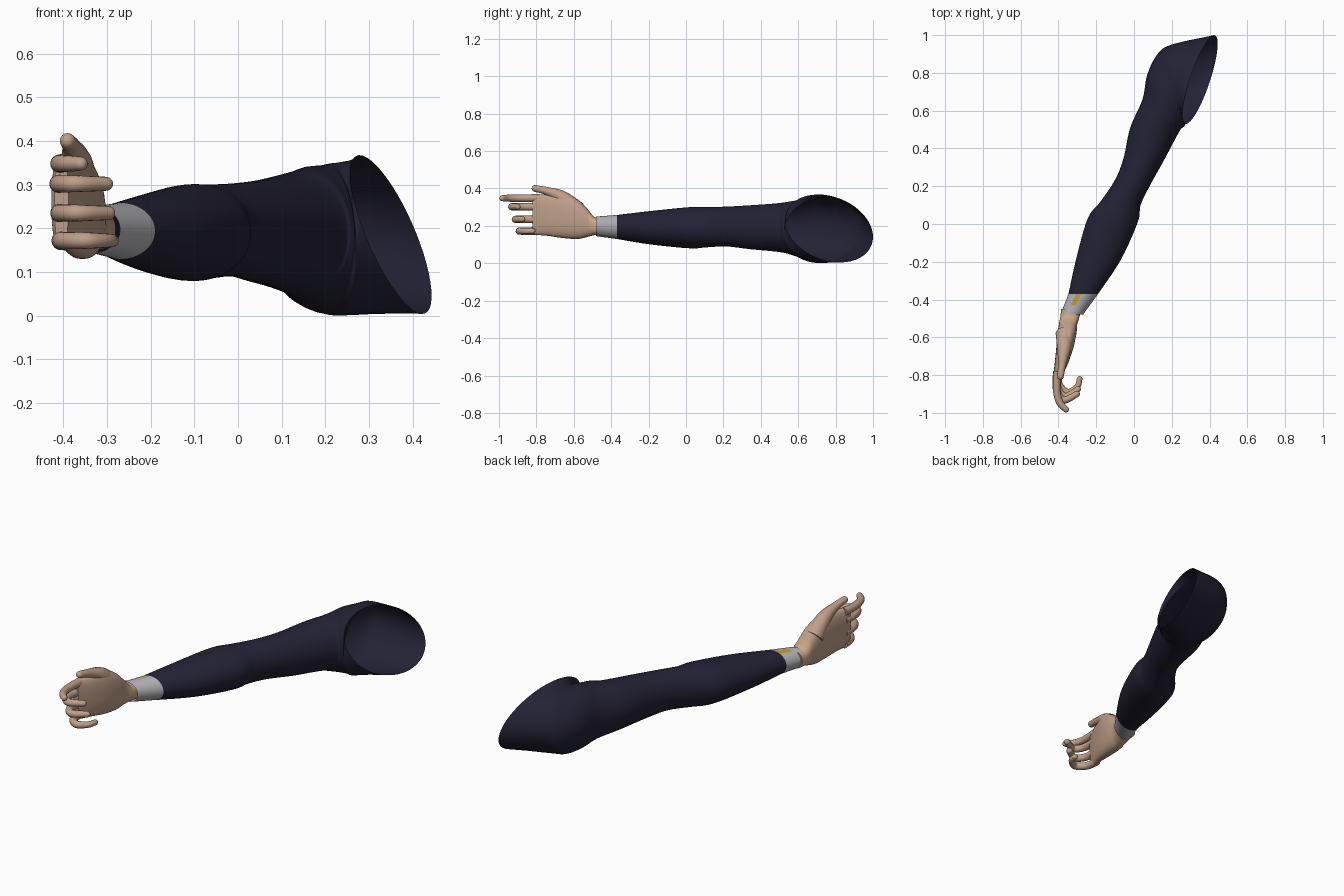
import bpy, bmesh, math
from mathutils import Vector

cube = bpy.data.objects.get("Cube")
if cube:
    bpy.data.objects.remove(cube)


def material(name, rgb):
    m = bpy.data.materials.new(name)
    m.use_nodes = True
    m.diffuse_color = (*rgb, 1)
    bsdf = next(n for n in m.node_tree.nodes if n.type == 'BSDF_PRINCIPLED')
    bsdf.inputs["Base Color"].default_value = (*rgb, 1)
    bsdf.inputs["Roughness"].default_value = 0.8
    return m


NAVY = material("navy cloth", (0.017, 0.016, 0.036))
GREY = material("grey cuff", (0.44, 0.44, 0.47))
GOLD = material("gold trim", (0.52, 0.31, 0.03))
SKIN = material("skin", (0.52, 0.345, 0.25))
WRIST = material("warm skin", (0.60, 0.38, 0.235))


def spline(rows, steps):
    """Smoothly resample a list of equal-length rows (Catmull-Rom)."""
    out = []
    for i in range(len(rows) - 1):
        a, b, c, d = (rows[max(0, min(len(rows) - 1, i + k))] for k in (-1, 0, 1, 2))
        for s in range(steps):
            t = s / steps
            out.append([0.5 * (2*q + (r-p)*t + (2*p-5*q+4*r-w)*t*t + (3*q-p-3*r+w)*t**3)
                        for p, q, r, w in zip(a, b, c, d)])
    out.append(list(rows[-1]))
    return out


def skin_rings(name, rings, mats, caps=(False, False), rule=None):
    """Bridge rings of points into a smooth shell."""
    bm = bmesh.new()
    loops = [[bm.verts.new(p) for p in ring] for ring in rings]
    n = len(loops[0])
    for i, (a, b) in enumerate(zip(loops, loops[1:])):
        for j in range(n):
            k = (j + 1) % n
            f = bm.faces.new((a[j], a[k], b[k], b[j]))
            if rule:
                f.material_index = rule(i, j)
    if caps[0]:
        bm.faces.new(loops[0][::-1])
    if caps[1]:
        bm.faces.new(loops[-1])
    bmesh.ops.recalc_face_normals(bm, faces=bm.faces)
    me = bpy.data.meshes.new(name)
    bm.to_mesh(me)
    bm.free()
    for m in mats:
        me.materials.append(m)
    ob = bpy.data.objects.new(name, me)
    bpy.context.collection.objects.link(ob)
    bpy.context.view_layer.objects.active = ob
    bpy.ops.object.select_all(action='DESELECT')
    ob.select_set(True)
    bpy.ops.object.shade_smooth_by_angle(angle=math.radians(50))
    return ob


def oval(row, n=48, power=1.0):
    """Ring from left xy, right xy, bottom z, top z, lean in x, tilt in z."""
    lx, ly, rx, ry, z0, z1, lean, tilt = row
    pts = []
    for j in range(n):
        a = math.tau * j / n
        c, s = (math.copysign(abs(v) ** power, v) for v in (math.cos(a), math.sin(a)))
        pts.append(((lx+rx)/2 + c*(rx-lx)/2 + lean*s,
                    (ly+ry)/2 + c*(ry-ly)/2,
                    (z0+z1)/2 + s*(z1-z0)/2 + tilt*c))
    return pts


def tube(name, path, radii, n=16):
    """Finger: round tube along a path with domed ends."""
    rows = spline([(*p, r) for p, r in zip(path, radii)], 6)
    pts = [Vector(r[:3]) for r in rows]
    rings = []

    def ring(centre, axis, r):
        u = Vector((0, 0, 1)).cross(axis).normalized()
        v = axis.cross(u)
        rings.append([centre + r * (u*math.cos(math.tau*j/n) + v*math.sin(math.tau*j/n))
                      for j in range(n)])

    for i, row in enumerate(rows):
        axis = (pts[min(i+1, len(pts)-1)] - pts[max(i-1, 0)]).normalized()
        ring(pts[i], axis, row[3])
    for k in range(1, 6):
        a = math.radians(17 * k)
        ring(pts[-1] + axis*rows[-1][3]*math.sin(a), axis, rows[-1][3]*math.cos(a))
    return skin_rings(name, rings, [SKIN], (True, True))


# Sleeve, wrist end to slanted open shoulder
sleeve = [
    (-.347, -.37, -.19, -.37, .13, .258, 0, 0),
    (-.305, -.18, -.07, -.19, .10, .28, 0, 0),
    (-.245, .03, .02, .01, .08, .30, 0, 0),
    (-.18, .115, .035, .10, .085, .30, 0, 0),
    (-.10, .235, .08, .195, .09, .303, 0, 0),
    (-.055, .35, .16, .34, .075, .31, 0, 0),
    (-.02, .51, .24, .49, .06, .322, 0, 0),
    (.045, .66, .258, .51, .04, .335, 0, 0),
    (.07, .79, .264, .515, .02, .342, 0, 0),
    (.125, .90, .268, .52, .005, .345, 0, 0),
    (.20, .95, .27, .525, .001, .35, -.01, -.01),
    (.425, 1.0, .275, .53, .01, .362, -.055, .045),
]
skin_rings("sleeve", [oval(r) for r in spline(sleeve, 5)], [NAVY])

# Shirt cuff with a gold tab on top
cuff = [(-.347, -.37, -.19, -.37, .13, .258, 0, 0),
        (-.39, -.48, -.27, -.48, .145, .25, 0, 0)]
skin_rings("cuff", [oval(r) for r in spline(cuff, 9)], [GREY, GOLD],
           rule=lambda i, j: int(i < 5 and 13 <= j <= 15))

# Wrist and palm
palm = [
    (-.385, -.45, -.28, -.45, .15, .243, 0, 0),
    (-.39, -.49, -.288, -.49, .15, .247, 0, 0),
    (-.397, -.53, -.30, -.53, .14, .295, 0, 0),
    (-.405, -.58, -.305, -.58, .13, .34, 0, 0),
    (-.412, -.66, -.322, -.66, .135, .372, 0, 0),
    (-.42, -.74, -.35, -.74, .147, .368, 0, 0),
    (-.427, -.80, -.378, -.80, .152, .366, 0, 0),
    (-.42, -.82, -.388, -.82, .16, .358, 0, 0),
]
skin_rings("palm", [oval(r, power=.8) for r in spline(palm, 4)], [SKIN, WRIST],
           (True, True), rule=lambda i, j: int(i < 7))

# Curled fingers: height and path in plan
fingers = {
    "index_finger": (.348, [(-.405, -.78), (-.409, -.88), (-.393, -.945), (-.36, -.982)]),
    "middle_finger": (.302, [(-.407, -.78), (-.409, -.88), (-.372, -.932), (-.302, -.90)]),
    "ring_finger": (.235, [(-.407, -.78), (-.405, -.865), (-.365, -.913), (-.297, -.875)]),
    "little_finger": (.172, [(-.405, -.78), (-.397, -.85), (-.35, -.892), (-.30, -.86),
                             (-.288, -.82)]),
}
for name, (z, plan) in fingers.items():
    tube(name, [(x, y, z) for x, y in plan], [.022, .020, .019, .016, .015])

# Thumb
tube("thumb", [(-.365, -.58, .28), (-.37, -.66, .35), (-.38, -.74, .385), (-.39, -.807, .40)],
     [.05, .037, .022, .018])
